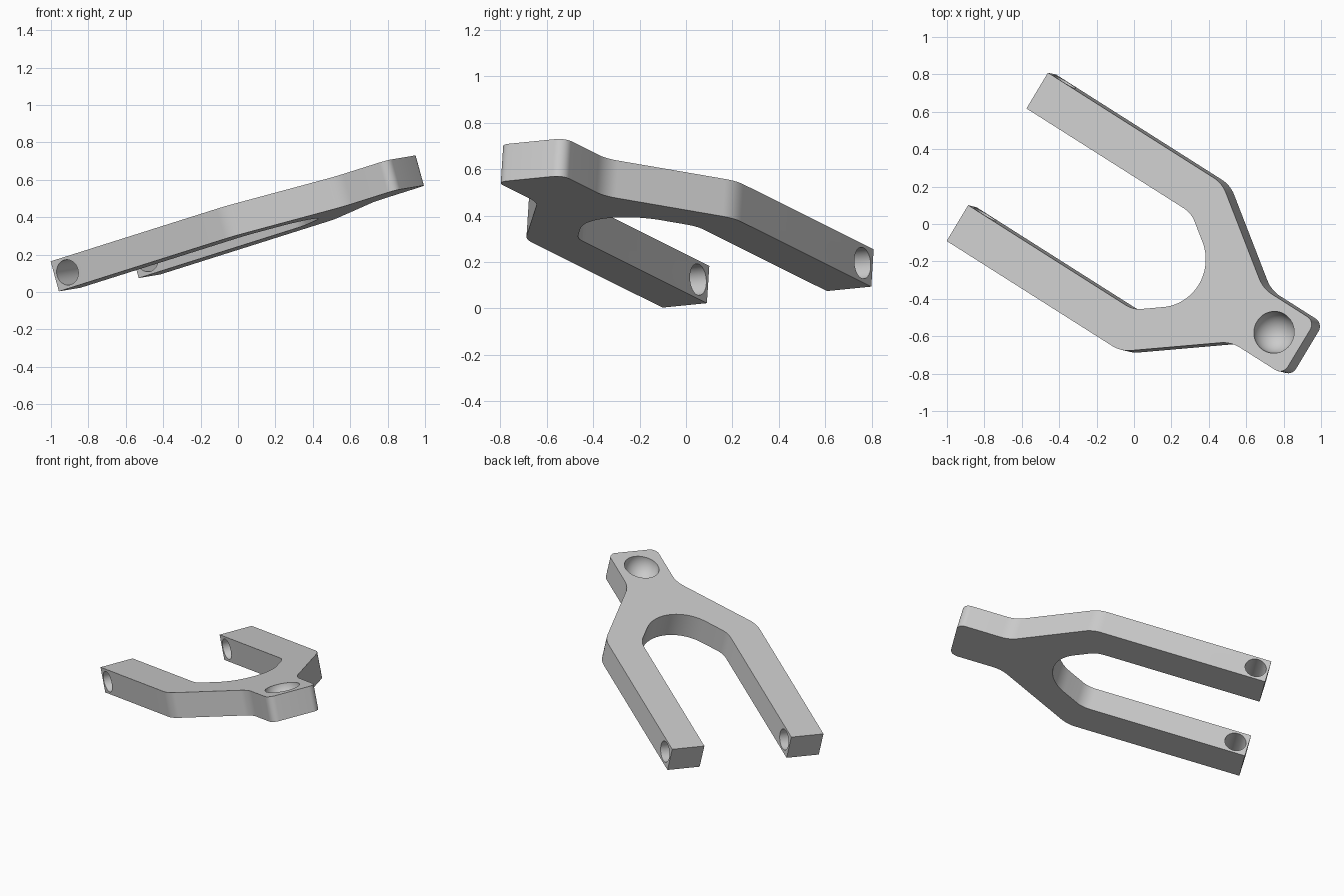
import bpy
import bmesh
from math import sin, cos, tan, pi, radians
from mathutils import Vector, Matrix

if "Cube" in bpy.data.objects:
    bpy.data.objects.remove(bpy.data.objects["Cube"])

THICK = 0.167

# Single grey material
grey = bpy.data.materials.new("light_grey")
grey.use_nodes = True
grey.diffuse_color = (0.6, 0.6, 0.6, 1)
grey.node_tree.nodes["Principled BSDF"].inputs["Base Color"].default_value = (0.6, 0.6, 0.6, 1)

# Tilted frame: x along the arms toward the head, y across, z out of the plate
normal = Vector((-0.275, 0.065, 1)).normalized()
across = normal.cross(Vector((0.816, -0.5175, 0.2585))).normalized()
along = across.cross(normal)
origin = Vector((0, 0, 0.434)) - 0.0885 * across
frame = Matrix((along, across, normal)).transposed().to_4x4()
frame.translation = origin


def fillet(before, corner, after, radius, steps=8):
    """Points of a round that replaces a sharp profile corner."""
    c = Vector(corner)
    d1 = (Vector(before) - c).normalized()
    d2 = (Vector(after) - c).normalized()
    half = d1.angle(d2) / 2
    centre = c + (d1 + d2).normalized() * radius / sin(half)
    start = c + d1 * radius / tan(half) - centre
    end = c + d2 * radius / tan(half) - centre
    sweep = start.angle_signed(end)
    return [centre + Matrix.Rotation(-sweep * i / steps, 2) @ start
            for i in range(steps + 1)]


def add_object(name, bm):
    bmesh.ops.recalc_face_normals(bm, faces=bm.faces)
    mesh = bpy.data.meshes.new(name)
    bm.to_mesh(mesh)
    bm.free()
    mesh.materials.append(grey)
    obj = bpy.data.objects.new(name, mesh)
    bpy.context.collection.objects.link(obj)
    return obj


# Half outline: rounded crotch, arm, elbow, neck and head
bow_x, bow_r, steps = 0.228, 0.252, 12
bow_end = radians(54)
half = [Vector((bow_x + bow_r * cos(bow_end * i / steps),
                bow_r * sin(bow_end * i / steps))) for i in range(steps + 1)]
crotch, tip_in, tip_out = (0.24, 0.303), (-0.84, 0.303), (-0.84, 0.527)
elbow, neck, head, nose = (0.301, 0.527), (0.796, 0.167), (1.137, 0.167), (1.137, 0)
half += fillet(half[-1], crotch, tip_in, 0.15)
half += [Vector(tip_in), Vector(tip_out)]
half += fillet(tip_out, elbow, neck, 0.17)
half += fillet(elbow, neck, head, 0.18)
half += fillet(neck, head, nose, 0.05)
outline = half + [Vector((p.x, -p.y)) for p in reversed(half[1:])]

# Plate extruded from the outline
bm = bmesh.new()
face = bm.faces.new([bm.verts.new((p.x, p.y, 0)) for p in outline])
ext = bmesh.ops.extrude_face_region(bm, geom=[face])
bmesh.ops.translate(bm, vec=(0, 0, -THICK),
                    verts=[v for v in ext["geom"] if isinstance(v, bmesh.types.BMVert)])
fork = add_object("fork_plate", bm)

# Pin hole across both arms
bm = bmesh.new()
bmesh.ops.create_cone(bm, cap_ends=True, segments=40, radius1=0.068, radius2=0.068, depth=1.4,
                      matrix=Matrix.Translation((-0.757, 0, -THICK / 2))
                      @ Matrix.Rotation(pi / 2, 4, "X"))
pin_cutter = add_object("pin_hole_cutter", bm)

# Ball socket in the head
bm = bmesh.new()
bmesh.ops.create_uvsphere(bm, u_segments=48, v_segments=25, radius=0.112,
                          matrix=Matrix.Translation((0.973, 0, 0)))
socket_cutter = add_object("socket_cutter", bm)

bpy.context.view_layer.objects.active = fork
for cutter in (pin_cutter, socket_cutter):
    cutter.hide_render = True
    mod = fork.modifiers.new(cutter.name, "BOOLEAN")
    mod.operation = "DIFFERENCE"
    mod.solver = "EXACT"
    mod.object = cutter
    bpy.ops.object.modifier_apply(modifier=mod.name)
    bpy.data.objects.remove(cutter)

# Tilt into place and smooth the rounds
fork.data.transform(frame)
for o in bpy.context.selected_objects:
    o.select_set(False)
fork.select_set(True)
bpy.ops.object.shade_smooth_by_angle(angle=radians(30))
